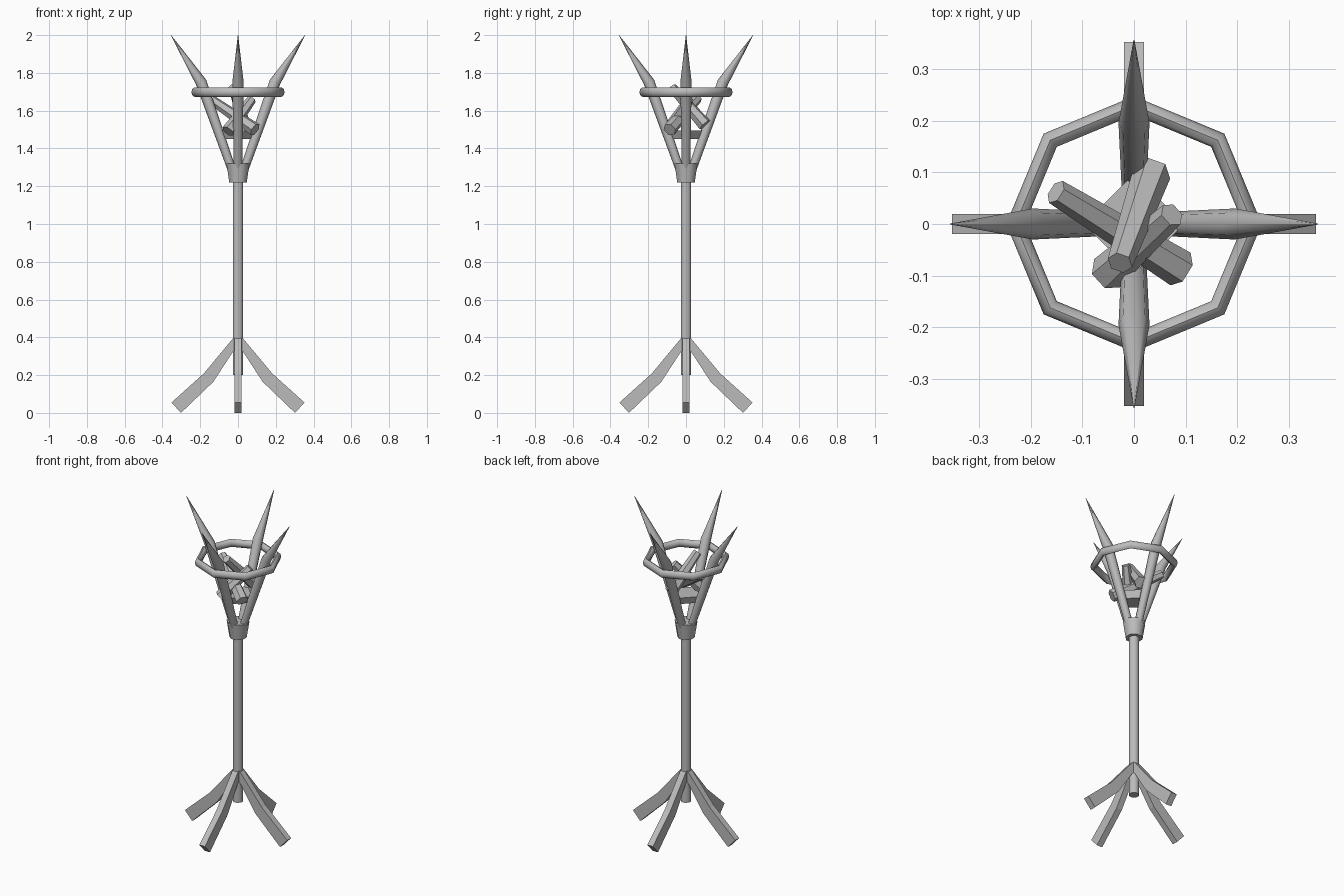
import bpy, bmesh, math
from mathutils import Vector, Matrix

cube = bpy.data.objects.get("Cube")
if cube:
    bpy.data.objects.remove(cube)

metal = bpy.data.materials.new("grey iron")
metal.use_nodes = True
metal.diffuse_color = (0.5, 0.5, 0.5, 1)
metal.node_tree.nodes["Principled BSDF"].inputs["Base Color"].default_value = (0.5, 0.5, 0.5, 1)


def finish(name, bm, smooth=True):
    bmesh.ops.recalc_face_normals(bm, faces=bm.faces)
    mesh = bpy.data.meshes.new(name)
    bm.to_mesh(mesh)
    bm.free()
    mesh.materials.append(metal)
    ob = bpy.data.objects.new(name, mesh)
    bpy.context.collection.objects.link(ob)
    if smooth:
        bpy.ops.object.select_all(action="DESELECT")
        ob.select_set(True)
        bpy.context.view_layer.objects.active = ob
        bpy.ops.object.shade_smooth_by_angle(angle=math.radians(50))
    return ob


def tube(name, stations, sides, turn=0.0, smooth=True, flat_rings=False):
    """Skin circles of given radius along a path of (point, radius) stations."""
    bm = bmesh.new()
    pts = [Vector(p) for p, r in stations]
    loops = []
    for i, (p, r) in enumerate(stations):
        axis = pts[min(i + 1, len(pts) - 1)] - pts[max(i - 1, 0)]
        rot = Matrix() if flat_rings else axis.to_track_quat("Z", "Y").to_matrix().to_4x4()
        loop = []
        for k in range(sides):
            a = turn + 2 * math.pi * k / sides
            loop.append(bm.verts.new(pts[i] + rot @ Vector((r * math.cos(a), r * math.sin(a), 0))))
        loops.append(loop)
    for lo, hi in zip(loops, loops[1:]):
        for k in range(sides):
            n = (k + 1) % sides
            bm.faces.new((lo[k], lo[n], hi[n], hi[k]))
    bm.faces.new(loops[0])
    bm.faces.new(loops[-1])
    return finish(name, bm, smooth)


# Pole, collar and the tray under the logs
tube("pole", [((0, 0, 0.2), 0.03), ((0, 0, 1.24), 0.03)], 8, math.pi / 8)
tube("collar", [((0, 0, 1.22), 0.05), ((0, 0, 1.32), 0.066)], 8, math.pi / 8)
tube("tray", [((0, 0, 1.45), 0.075), ((0, 0, 1.495), 0.097)], 4, smooth=False)

# Four bent flat legs and four spiked prongs
LEG = [(0, 0.41), (0.026, 0.395), (0.18, 0.21), (0.352, 0.055),
       (0.302, 0), (0.13, 0.165), (0.026, 0.325), (0, 0.34)]
for i, side in enumerate(("left", "back", "right", "front")):
    spin = Matrix.Rotation(i * math.pi / 2, 4, "Z")
    bm = bmesh.new()
    outline = bm.faces.new([bm.verts.new((x, -0.019, z)) for x, z in LEG])
    ext = bmesh.ops.extrude_face_region(bm, geom=[outline])
    bmesh.ops.translate(bm, vec=(0, 0.038, 0),
                        verts=[v for v in ext["geom"] if isinstance(v, bmesh.types.BMVert)])
    bm.transform(spin)
    finish(side + "_leg", bm, smooth=False)

    path = [((0.03, 0, 1.28), 0.022), ((0.195, 0, 1.75), 0.03), ((0.355, 0, 2.0), 0.001)]
    tube(side + "_prong", [(spin @ Vector(p), r) for p, r in path], 8)

# Eight-sided hoop with a tall, narrow section
bm = bmesh.new()
hoop = []
for i in range(8):
    a = i * math.pi / 4
    loop = []
    for k in range(8):
        b = k * math.pi / 4
        r = 0.229 + 0.018 * math.cos(b)
        loop.append(bm.verts.new((r * math.cos(a), r * math.sin(a), 1.698 + 0.025 * math.sin(b))))
    hoop.append(loop)
for i in range(8):
    p, q = hoop[i], hoop[(i + 1) % 8]
    for k in range(8):
        n = (k + 1) % 8
        bm.faces.new((p[k], q[k], q[n], p[n]))
finish("hoop", bm)

# Three tapered logs leaning together
LOGS = [((0.09, -0.087, 1.5), (-0.151, 0.062, 1.665)),
        ((0.035, 0.1, 1.525), (-0.027, -0.075, 1.725)),
        ((-0.052, -0.095, 1.49), (0.073, 0.018, 1.66))]
for i, (low, high) in enumerate(LOGS):
    tube("log_%d" % (i + 1), [(low, 0.037), (high, 0.025)], 6)
